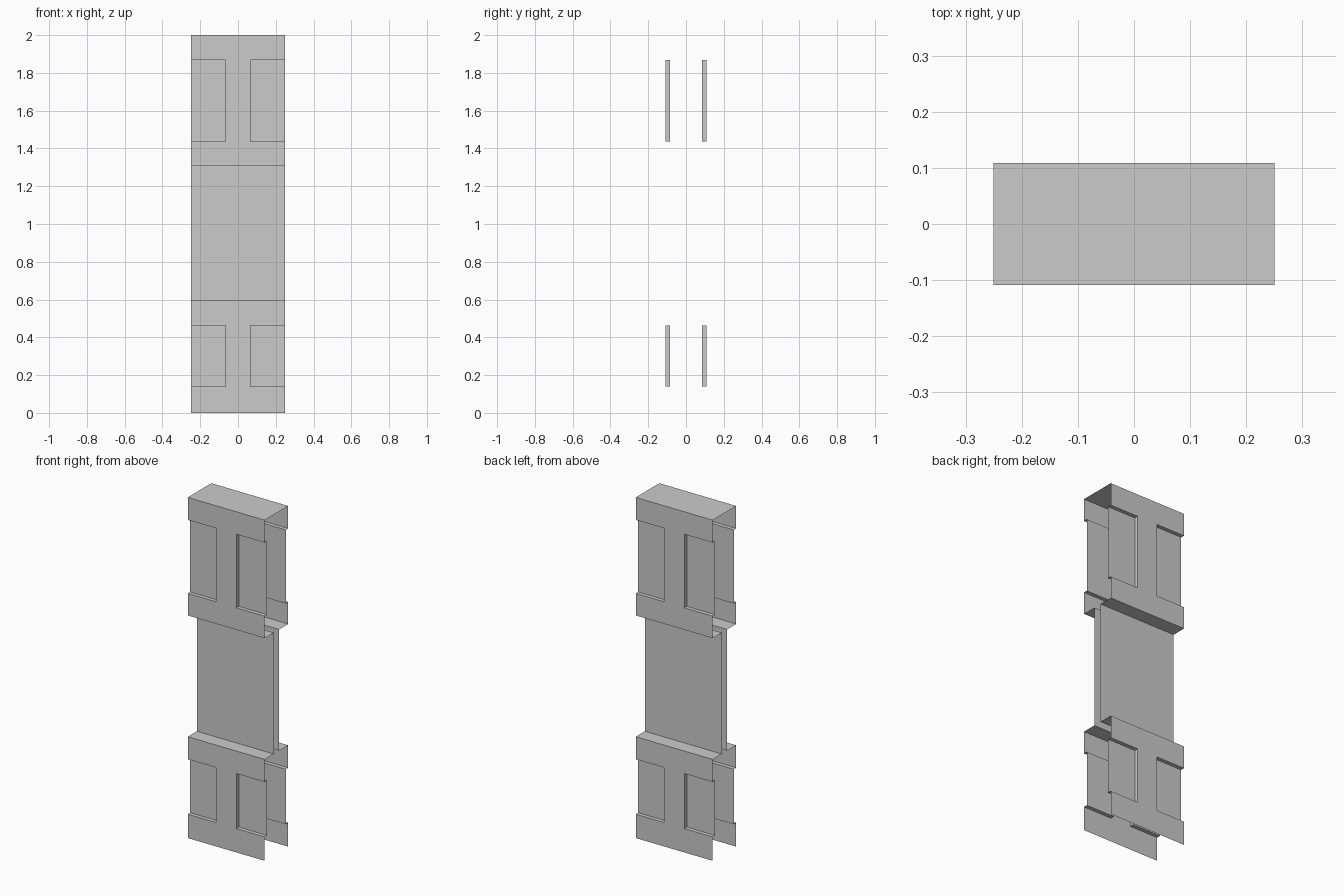
import bpy, bmesh

if "Cube" in bpy.data.objects:
    bpy.data.objects.remove(bpy.data.objects["Cube"])

# Key dimensions
HALF_W, HALF_D, TOP = 0.25, 0.109, 2.0
FRAME, INSET, WAIST = -HALF_D, -0.086, -0.025   # y of the three surface levels
COLS = [-HALF_W, -0.066, 0.066, HALF_W]
ROWS = [0.0, 0.14, 0.463, 0.595, 1.307, 1.436, 1.868, TOP]


def finish(name, bm):
    bmesh.ops.remove_doubles(bm, verts=bm.verts[:], dist=1e-5)
    bmesh.ops.dissolve_limit(bm, angle_limit=0.01, verts=bm.verts[:], edges=bm.edges[:])
    mesh = bpy.data.meshes.new(name)
    bm.to_mesh(mesh)
    bm.free()
    obj = bpy.data.objects.new(name, mesh)
    bpy.context.collection.objects.link(obj)
    return obj


def quad(bm, *points):
    bm.faces.new([bm.verts.new(p) for p in points])


def stepped_sheet(name, cols, rows, levels):
    """Front-facing cells at given depths, joined by reveals where depths differ."""
    bm = bmesh.new()
    for j, (z0, z1) in enumerate(zip(rows, rows[1:])):
        for i, (x0, x1) in enumerate(zip(cols, cols[1:])):
            y = levels[j][i]
            quad(bm, (x0, y, z0), (x1, y, z0), (x1, y, z1), (x0, y, z1))
            if i + 1 < len(levels[j]) and levels[j][i + 1] != y:
                b = levels[j][i + 1]
                quad(bm, (x1, y, z1), (x1, y, z0), (x1, b, z0), (x1, b, z1))
            if j + 1 < len(levels) and levels[j + 1][i] != y:
                b = levels[j + 1][i]
                quad(bm, (x0, y, z1), (x1, y, z1), (x1, b, z1), (x0, b, z1))
    return finish(name, bm)


# Wall faces: two H-shaped frames with inset panels, and a deep waist between
solid = [FRAME] * 3
windows = [INSET, FRAME, INSET]
h_frame = [solid, windows, solid]
wall = stepped_sheet("wall_faces", COLS, ROWS, h_frame + [[WAIST] * 3] + h_frame)
mirror = wall.modifiers.new("back_side", 'MIRROR')
mirror.use_axis = (False, True, False)
mirror.use_mirror_merge = False

# Top cap; the ends and the bottom stay open
bm = bmesh.new()
quad(bm, (-HALF_W, -HALF_D, TOP), (HALF_W, -HALF_D, TOP),
     (HALF_W, HALF_D, TOP), (-HALF_W, HALF_D, TOP))
finish("top_cap", bm)
